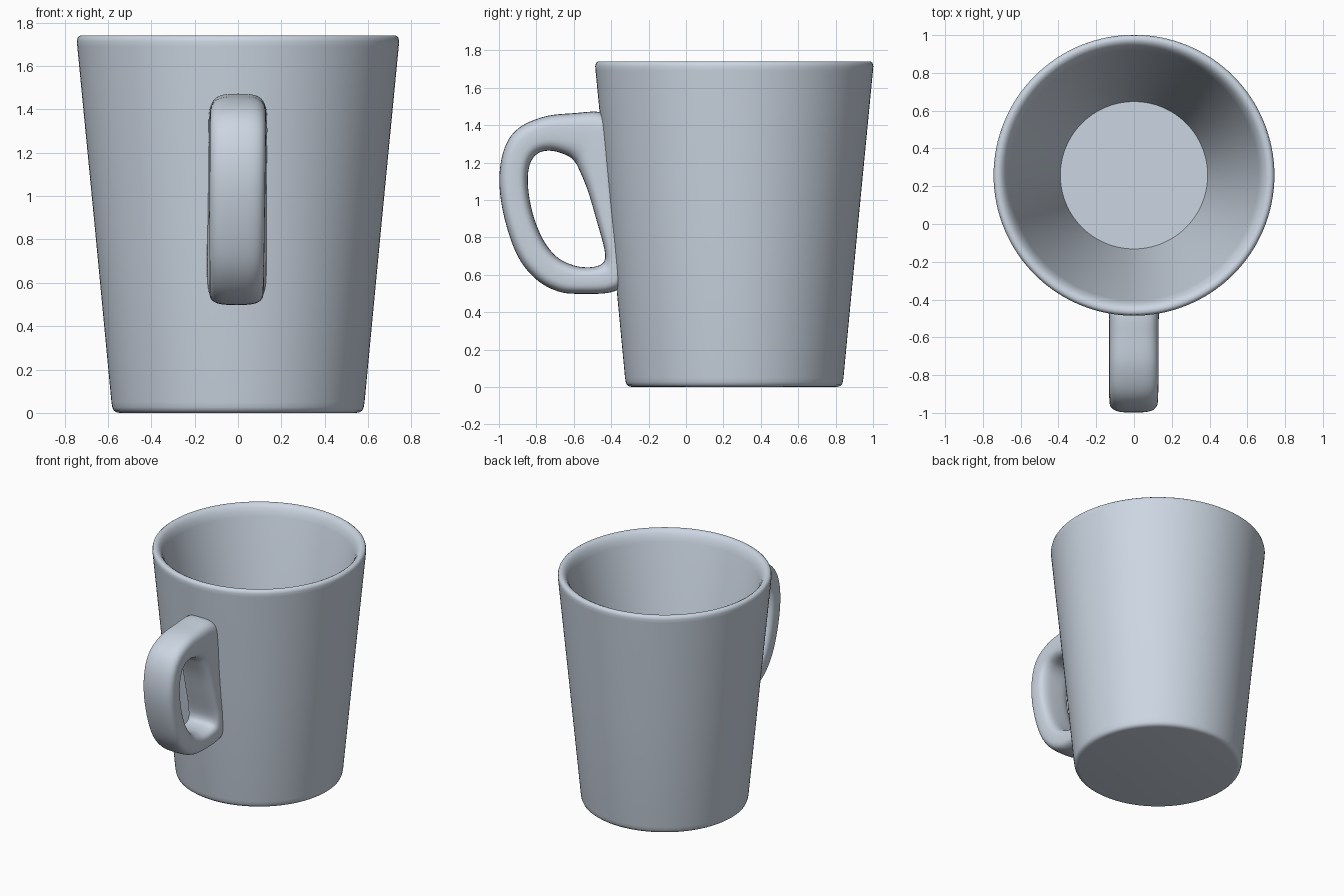
import bpy, bmesh, math
from mathutils import Vector

if "Cube" in bpy.data.objects:
    bpy.data.objects.remove(bpy.data.objects["Cube"])

CY = 0.258  # y of the cup axis

glaze = bpy.data.materials.new("blue_grey_glaze")
glaze.diffuse_color = (0.60, 0.67, 0.76, 1)
glaze.use_nodes = True
glaze.node_tree.nodes["Principled BSDF"].inputs["Base Color"].default_value = glaze.diffuse_color


def make_object(name, bm):
    me = bpy.data.meshes.new(name)
    bm.to_mesh(me)
    bm.free()
    ob = bpy.data.objects.new(name, me)
    bpy.context.collection.objects.link(ob)
    me.materials.append(glaze)
    bpy.ops.object.select_all(action='DESELECT')
    ob.select_set(True)
    bpy.context.view_layer.objects.active = ob
    bpy.ops.object.shade_smooth_by_angle(angle=math.radians(40))
    return ob


# Cup: one lathed profile (radius, height), underside -> outer wall -> rim -> cavity floor
profile = [(0.545, 0.0), (0.562, 0.003), (0.574, 0.012), (0.580, 0.026), (0.584, 0.05),
           (0.663, 0.88), (0.7415, 1.69), (0.7435, 1.715), (0.739, 1.733), (0.728, 1.741),
           (0.713, 1.741), (0.698, 1.733), (0.684, 1.716), (0.672, 1.693), (0.661, 1.66),
           (0.39, 0.30)]
N = 128
bm = bmesh.new()
rings = [[bm.verts.new((r * math.cos(2 * math.pi * k / N), CY + r * math.sin(2 * math.pi * k / N), z))
          for k in range(N)] for r, z in profile]
for a, b in zip(rings, rings[1:]):
    for k in range(N):
        bm.faces.new((a[k], a[(k + 1) % N], b[(k + 1) % N], b[k]))
bm.faces.new(rings[0])
bm.faces.new(rings[-1])
bmesh.ops.recalc_face_normals(bm, faces=bm.faces)
make_object("cup", bm)


def wall_r(z):
    """Radius of the cup's outer wall at height z."""
    return 0.579 + 0.0953 * z


# Handle: closed loop; each row pairs an outer point with a hole-side point (y, z, y, z)
pairs = [(-0.45, 1.467, -0.60, 1.21), (-0.60, 1.464, -0.64, 1.24), (-0.76, 1.445, -0.72, 1.263),
         (-0.90, 1.38, -0.79, 1.25), (-0.973, 1.27, -0.835, 1.19), (-0.998, 1.10, -0.845, 1.08),
         (-0.970, 0.90, -0.82, 0.93), (-0.90, 0.70, -0.765, 0.79), (-0.80, 0.575, -0.69, 0.695),
         (-0.68, 0.510, -0.60, 0.65), (-0.55, 0.498, -0.52, 0.64), (-0.40, 0.507, -0.46, 0.652),
         (-0.34, 0.56, -0.435, 0.68), (-0.35, 0.75, -0.437, 0.74), (-0.37, 0.92, -0.475, 0.88),
         (-0.385, 1.12, -0.525, 1.05), (-0.40, 1.39, -0.575, 1.17)]


def smooth_loop(pts, steps):
    """Closed Catmull-Rom curve through the points."""
    out, n = [], len(pts)
    for i in range(n):
        a, b, c, d = (pts[(i + j) % n] for j in (-1, 0, 1, 2))
        for s in range(steps):
            t = s / steps
            out.append(0.5 * (2 * b + (c - a) * t + (2 * a - 5 * b + 4 * c - d) * t * t
                              + (3 * b - a - 3 * c + d) * t ** 3))
    return out


def rounded(v):
    return math.copysign(abs(v) ** 0.6, v)


rows = smooth_loop([Vector(p) for p in pairs], 6)
M = 40
bm = bmesh.new()
rings = []
for p in rows:
    outer, inner = Vector((p[0], p[1])), Vector((p[2], p[3]))
    mid, half = (outer + inner) / 2, (outer - inner) / 2
    ring = []
    for k in range(M):
        t = 2 * math.pi * k / M
        yz = mid + half * rounded(math.cos(t))
        width = 0.122 + 0.006 * yz.y
        x = width * rounded(math.sin(t)) - 0.008 * (1.4 - yz.y)
        ring.append(bm.verts.new((x, yz.x, yz.y)))
    rings.append(ring)
for i, a in enumerate(rings):
    b = rings[(i + 1) % len(rings)]
    for k in range(M):
        bm.faces.new((a[k], a[(k + 1) % M], b[(k + 1) % M], b[k]))
bmesh.ops.recalc_face_normals(bm, faces=bm.faces)
# drop the part buried in the cup wall
buried = [f for f in bm.faces
          if all(math.hypot(v.co.x, v.co.y - CY) < wall_r(v.co.z) - 0.004 for v in f.verts)]
bmesh.ops.delete(bm, geom=buried, context='FACES')
# soft fillet: spread the vertices close to the wall outwards along the wall
bm.normal_update()
for v in bm.verts:
    gap = max(0.0, math.hypot(v.co.x, v.co.y - CY) - wall_r(v.co.z))
    v.co.x += 0.012 * v.normal.x * math.exp(-gap / 0.03)
make_object("handle", bm)
